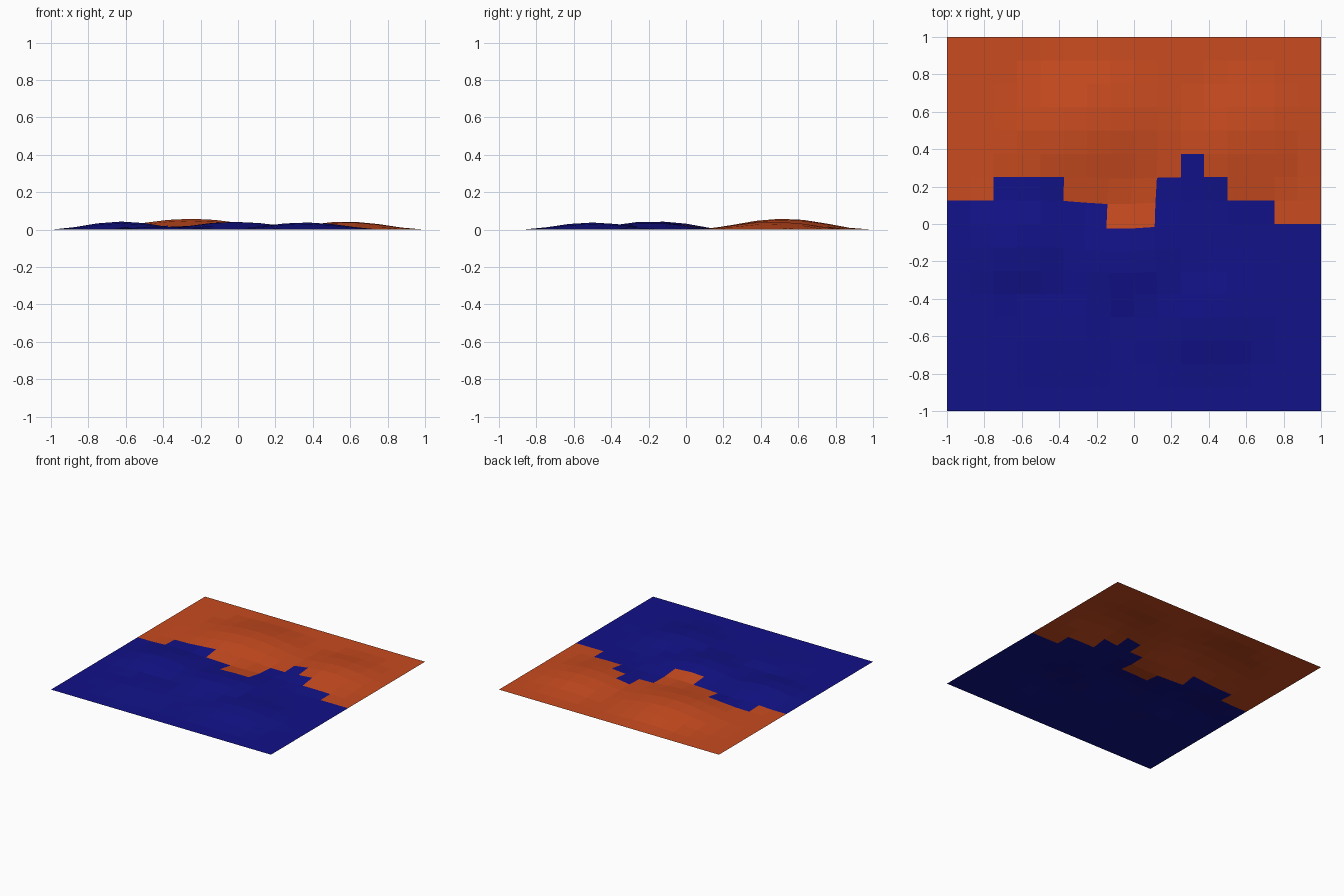
import bpy, math

if "Cube" in bpy.data.objects:
    bpy.data.objects.remove(bpy.data.objects["Cube"])

N = 16
CELL = 2.0 / N
# y-row at which blue ends, for each column of cells
BLUE_ROWS = [9, 9, 10, 10, 10, 9, 9, 8, 8, 10, 11, 10, 9, 9, 8, 8]
# gentle hills: x, y, height, radius x, radius y
HILLS = [(-0.25, 0.52, 0.058, 0.55, 0.46), (0.58, 0.47, 0.043, 0.42, 0.42),
         (-0.62, -0.13, 0.043, 0.38, 0.35), (0.0, -0.18, 0.043, 0.45, 0.40),
         (0.36, -0.5, 0.038, 0.42, 0.38), (-0.4, -0.55, 0.015, 0.4, 0.35)]


def bump(d):
    return (1 - d * d) ** 2 if d < 1 else 0.0


def point(i, j):
    x, y = -1 + i * CELL, -1 + j * CELL
    z = max(h * bump(math.hypot((x - cx) / rx, (y - cy) / ry))
            for cx, cy, h, rx, ry in HILLS)
    if i in (0, N) or j in (0, N):
        z = 0.0
    # slight sideways drag near the middle
    w = bump(math.hypot(x + 0.06, y + 0.02) / 0.4)
    return (x - 0.024 * w, y - 0.026 * w, z)


def region(name, color, keep):
    faces, verts, index = [], [], {}

    def vid(i, j):
        if (i, j) not in index:
            index[i, j] = len(verts)
            verts.append(point(i, j))
        return index[i, j]

    for i in range(N):
        for j in range(N):
            if keep(i, j):
                faces.append([vid(i, j), vid(i + 1, j), vid(i + 1, j + 1), vid(i, j + 1)])
    mesh = bpy.data.meshes.new(name)
    mesh.from_pydata(verts, [], faces)
    mat = bpy.data.materials.new(name)
    mat.diffuse_color = color
    mat.use_nodes = True
    mat.node_tree.nodes["Principled BSDF"].inputs["Base Color"].default_value = mat.diffuse_color
    mesh.materials.append(mat)
    obj = bpy.data.objects.new(name, mesh)
    bpy.context.collection.objects.link(obj)


# water and land halves of the tile
region("water", (0.006, 0.006, 0.25, 1), lambda i, j: j < BLUE_ROWS[i])
region("land", (0.58, 0.07, 0.014, 1), lambda i, j: j >= BLUE_ROWS[i])
